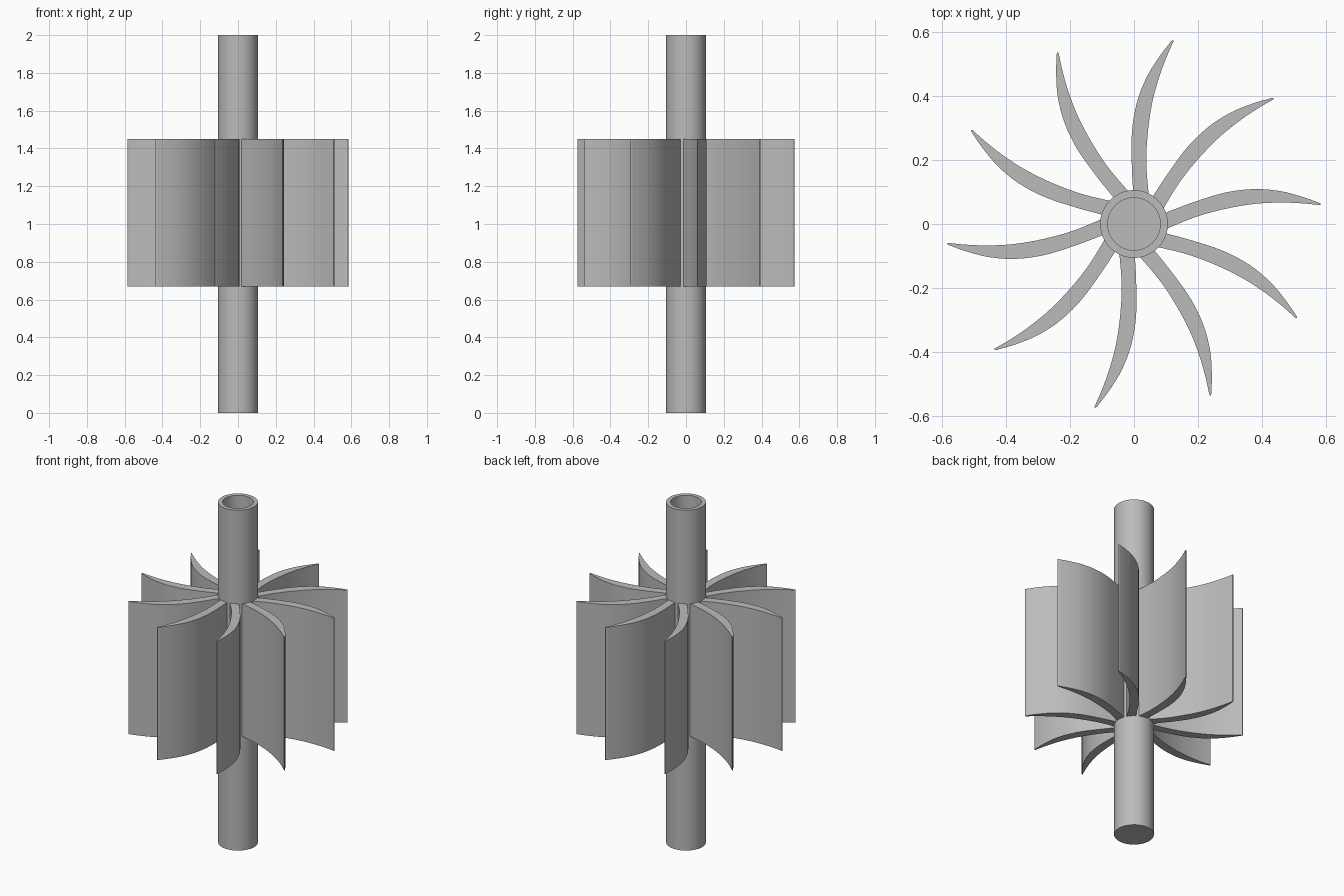
import bpy, bmesh, math
from mathutils import Vector

cube = bpy.data.objects.get("Cube")
if cube:
    bpy.data.objects.remove(cube)

# One grey for the whole rotor
grey = bpy.data.materials.new("plain_grey")
grey.use_nodes = True
colour = (0.5, 0.5, 0.5, 1)
grey.diffuse_color = colour
grey.node_tree.nodes["Principled BSDF"].inputs["Base Color"].default_value = colour

HEIGHT, OUTER, INNER, FLOOR = 2.0, 0.106, 0.082, 0.05
BLADE_LOW, BLADE_HIGH, BLADES = 0.67, 1.45, 10


def finish(bm, name):
    bmesh.ops.recalc_face_normals(bm, faces=bm.faces)
    mesh = bpy.data.meshes.new(name)
    bm.to_mesh(mesh)
    bm.free()
    mesh.materials.append(grey)
    obj = bpy.data.objects.new(name, mesh)
    bpy.context.collection.objects.link(obj)
    bpy.ops.object.select_all(action='DESELECT')
    obj.select_set(True)
    bpy.context.view_layer.objects.active = obj
    bpy.ops.object.shade_smooth_by_angle(angle=math.radians(35))
    return obj


def smooth_path(points, steps=6):
    """Catmull-Rom samples through a few points."""
    p = [Vector(q) for q in points]
    p = [2 * p[0] - p[1]] + p + [2 * p[-1] - p[-2]]
    out = []
    for a, b, c, d in zip(p, p[1:], p[2:], p[3:]):
        for i in range(steps):
            t = i / steps
            out.append(0.5 * (2 * b + (c - a) * t + (2 * a - 5 * b + 4 * c - d) * t * t
                              + (3 * b - a - 3 * c + d) * t ** 3))
    return out + [p[-2]]


# Hollow shaft, open at the top and closed at the bottom
bm = bmesh.new()
profile = [(0, 0), (OUTER, 0), (OUTER, HEIGHT), (INNER, HEIGHT), (INNER, FLOOR), (0, FLOOR)]
verts = [bm.verts.new((r, 0, z)) for r, z in profile]
edges = [bm.edges.new(pair) for pair in zip(verts, verts[1:])]
bmesh.ops.spin(bm, geom=verts + edges, cent=(0, 0, 0), axis=(0, 0, 1),
               angle=math.tau, steps=64, use_merge=False)
bmesh.ops.remove_doubles(bm, verts=bm.verts, dist=1e-5)
finish(bm, "shaft")

# Curved blade: convex side out to the tip, concave side back to the root
convex = smooth_path([(0.085, 0.03), (0.18, 0.066), (0.28, 0.097), (0.37, 0.109),
                      (0.45, 0.104), (0.52, 0.087), (0.58, 0.066)])
concave = smooth_path([(0.583, 0.059), (0.52, 0.065), (0.45, 0.067), (0.37, 0.062),
                       (0.28, 0.046), (0.19, 0.021), (0.09, -0.02)])
bm = bmesh.new()
outline = convex + [Vector((0.585, 0.062))] + concave
base = bm.faces.new([bm.verts.new((p.x, p.y, BLADE_LOW)) for p in outline])
extruded = bmesh.ops.extrude_face_region(bm, geom=[base], use_keep_orig=True)
top = [g for g in extruded["geom"] if isinstance(g, bmesh.types.BMVert)]
bmesh.ops.translate(bm, verts=top, vec=(0, 0, BLADE_HIGH - BLADE_LOW))
blade = finish(bm, "blade_1")

# Remaining blades around the shaft
for i in range(1, BLADES):
    copy = blade.copy()
    copy.name = f"blade_{i + 1}"
    copy.rotation_euler.z = math.tau * i / BLADES
    bpy.context.collection.objects.link(copy)
